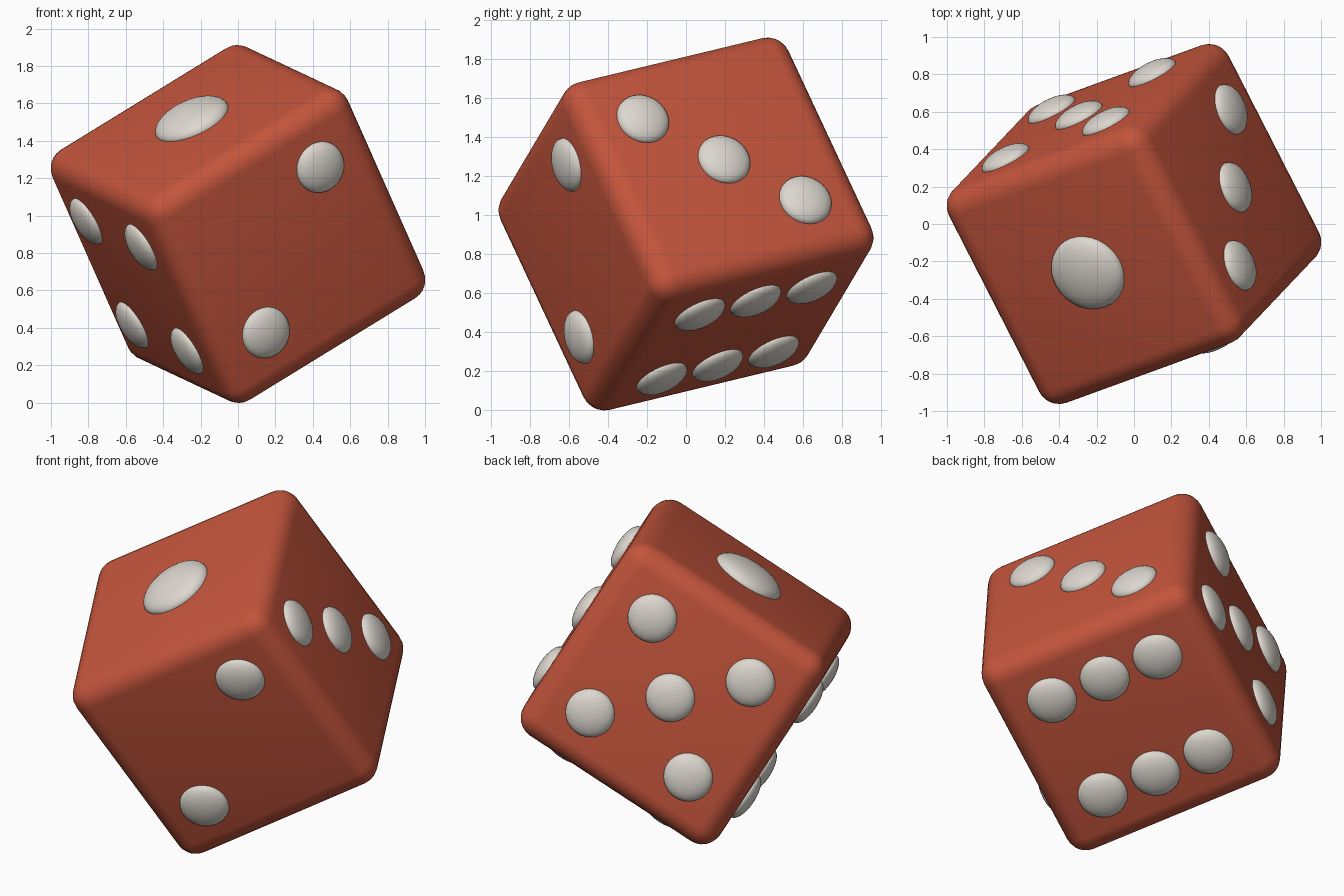
import bpy, bmesh
from math import radians
from mathutils import Matrix, Vector, Euler

if "Cube" in bpy.data.objects:
    bpy.data.objects.remove(bpy.data.objects["Cube"])

H = 0.66        # half the edge length
ROUND = 0.12    # edge rounding
S = H / 2       # pip spacing from face centre
POSE = Matrix.Translation((0, 0, 0.955)) @ Euler(
    (radians(14), radians(-30), radians(20))).to_matrix().to_4x4()


def material(name, colour):
    m = bpy.data.materials.new(name)
    m.diffuse_color = (*colour, 1)
    m.use_nodes = True
    m.node_tree.nodes["Principled BSDF"].inputs["Base Color"].default_value = m.diffuse_color
    return m


def add_object(name, bm, mat):
    for f in bm.faces:
        f.smooth = True
    me = bpy.data.meshes.new(name)
    bm.to_mesh(me)
    bm.free()
    ob = bpy.data.objects.new(name, me)
    bpy.context.collection.objects.link(ob)
    me.materials.append(mat)
    ob.matrix_world = POSE
    return ob


red = material("red_plastic", (0.55, 0.09, 0.045))
white = material("pip_white", (0.72, 0.68, 0.62))

# Body: rounded cube
bm = bmesh.new()
bmesh.ops.create_cube(bm, size=2 * H)
bmesh.ops.bevel(bm, geom=bm.edges[:], offset=ROUND, segments=6,
                profile=0.5, affect='EDGES')
add_object("die_body", bm, red)


def pips(name, normal, spots, radius=0.14, height=0.058):
    """Low domes at 3D spots lying on the face with the given normal."""
    n = Vector(normal)
    turn = n.to_track_quat('Z', 'Y').to_matrix().to_4x4()
    bm = bmesh.new()
    for spot in spots:
        dome = bmesh.ops.create_uvsphere(bm, u_segments=32, v_segments=16, radius=1)
        low = [v for v in dome["verts"] if v.co.z < -0.25]
        keep = [v for v in dome["verts"] if v.co.z >= -0.25]
        bmesh.ops.delete(bm, geom=low, context='VERTS')
        place = (Matrix.Translation(n * H + Vector(spot) * S) @ turn
                 @ Matrix.Diagonal((radius, radius, height, 1)))
        bmesh.ops.transform(bm, matrix=place, verts=keep)
    add_object(name, bm, white)


# Pips, opposite faces adding up to seven
PM = (-1, 1)
pips("one_pip", (0, 0, 1), [(0, 0, 0)], 0.21, 0.08)
pips("two_pips", (0, -1, 0), [(k, 0, k) for k in PM])
pips("three_pips", (1, 0, 0), [(0, k, -k) for k in (-1, 0, 1)])
pips("four_pips", (-1, 0, 0), [(0, j, k) for j in PM for k in PM])
pips("five_pips", (0, 1, 0), [(j, 0, k) for j in PM for k in PM] + [(0, 0, 0)])
pips("six_pips", (0, 0, -1), [(j, k, 0) for j in PM for k in (-1, 0, 1)])
